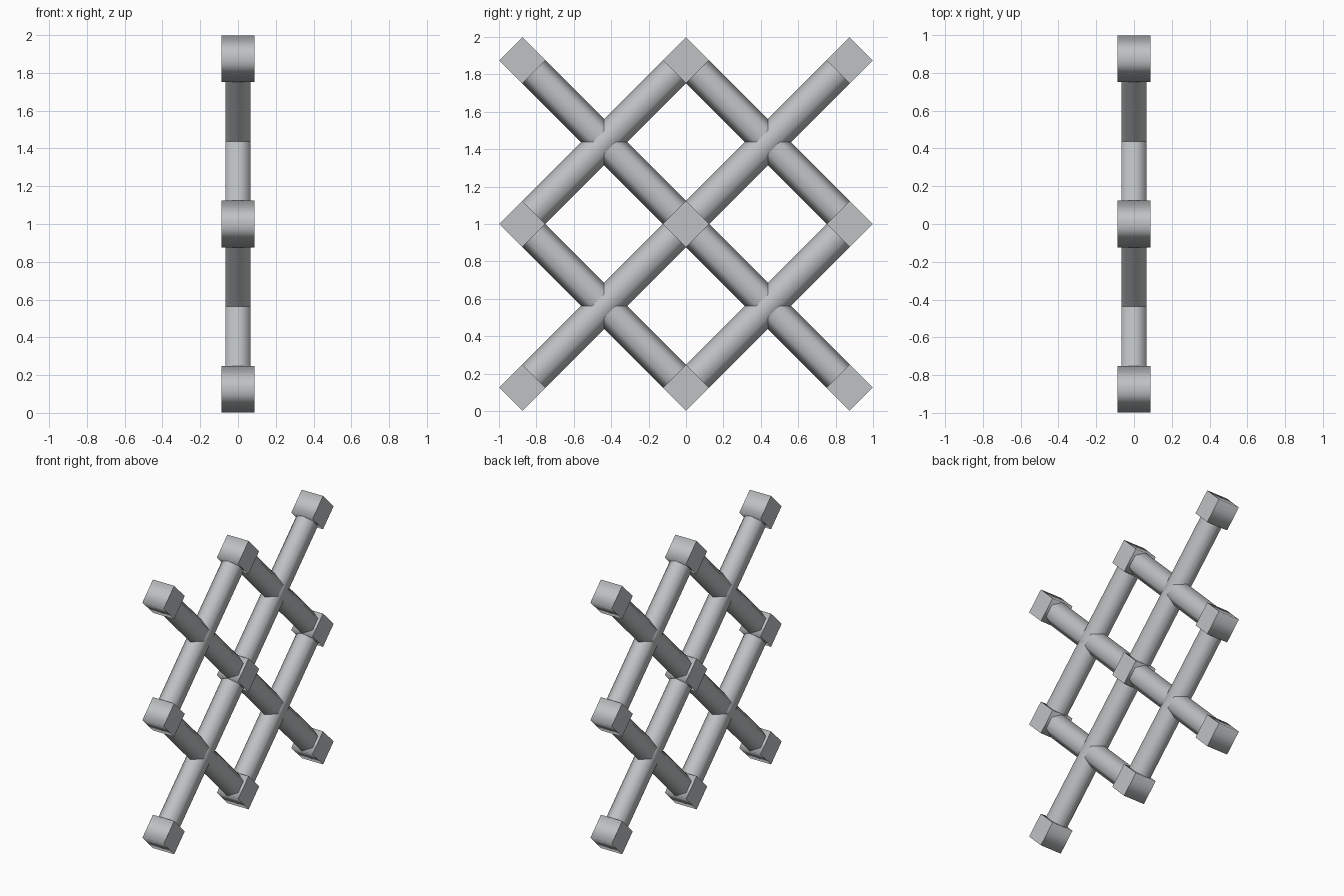
import bpy
import bmesh
from math import sin, cos, pi
from mathutils import Vector

old = bpy.data.objects.get("Cube")
if old:
    bpy.data.objects.remove(old, do_unlink=True)

PITCH = 0.875      # spacing between joint blocks
HALF = 0.0875      # half thickness of a joint block
ROD_DEPTH = 0.067  # half thickness of a rod along x

grey = bpy.data.materials.new("steel_grey")
grey.use_nodes = True
colour = (0.52, 0.54, 0.55, 1)
grey.diffuse_color = colour
grey.node_tree.nodes["Principled BSDF"].inputs["Base Color"].default_value = colour


def prism(name, section, start, axis, side, up):
    """Sweep a section, given along side and up, from start along axis."""
    bm = bmesh.new()
    ring = [bm.verts.new(start + side * a + up * b) for a, b in section]
    cap = bm.faces.new(ring)
    swept = bmesh.ops.extrude_face_region(bm, geom=[cap], use_keep_orig=True)["geom"]
    bmesh.ops.translate(bm, vec=axis, verts=[v for v in swept if isinstance(v, bmesh.types.BMVert)])
    bmesh.ops.recalc_face_normals(bm, faces=bm.faces)
    # Smooth sides, with a hard edge around the flat caps
    direction = axis.normalized()
    for face in bm.faces:
        face.smooth = abs(face.normal.dot(direction)) < 0.5
    for edge in bm.edges:
        edge.smooth = all(f.smooth for f in edge.link_faces)
    mesh = bpy.data.meshes.new(name)
    bm.to_mesh(mesh)
    bm.free()
    mesh.materials.append(grey)
    obj = bpy.data.objects.new(name, mesh)
    bpy.context.collection.objects.link(obj)


def node(col, row):
    return Vector((0, col * PITCH, 1 + row * PITCH))


X, Y, Z = Vector((1, 0, 0)), Vector((0, 1, 0)), Vector((0, 0, 1))

# Square joint blocks standing on their corners
r = HALF * 2 ** 0.5
diamond = [(r, 0), (0, r), (-r, 0), (0, -r)]
for col in (-1, 0, 1):
    for row in (-1, 0, 1):
        prism("joint_block", diamond, node(col, row) - X * HALF, X * HALF * 2, Y, Z)

# Six-sided rods: three rising toward the back, three mirrored
hexagon = [(ROD_DEPTH * sin(i * pi / 3) / sin(pi / 3), HALF * cos(i * pi / 3)) for i in range(6)]
for s in (1, -1):
    for a, b in (((-1, -1), (1, 1)), ((-1, 0), (0, 1)), ((0, -1), (1, 0))):
        start, end = node(s * a[0], a[1]), node(s * b[0], b[1])
        axis = end - start
        prism("diagonal_rod", hexagon, start, axis, X, axis.normalized().cross(X))
